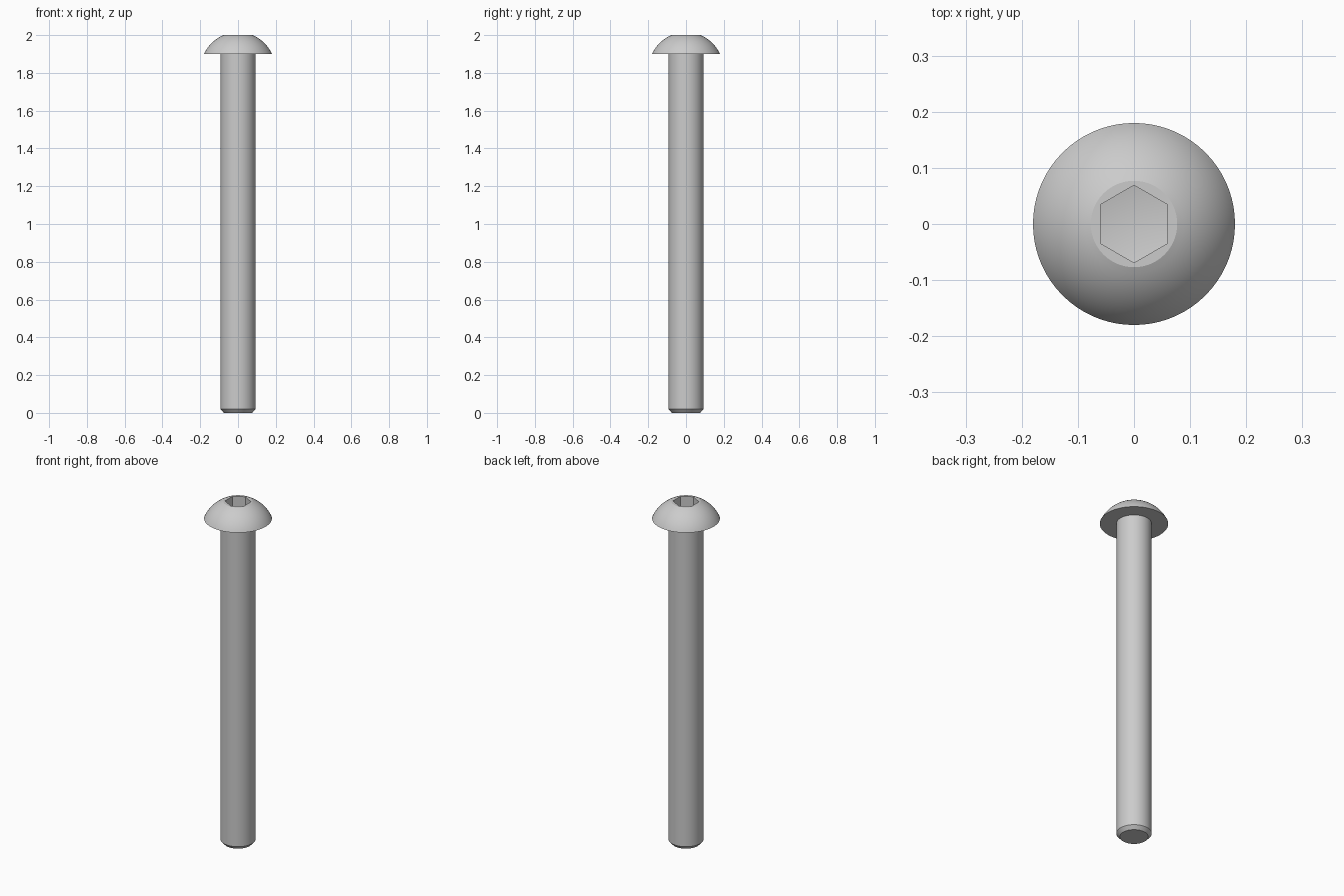
import bpy, bmesh, math

cube = bpy.data.objects.get("Cube")
if cube:
    bpy.data.objects.remove(cube, do_unlink=True)

SEGMENTS = 72
HEAD_R, HEAD_Z, TOP_R, TOP_Z = 0.18, 1.9, 0.077, 2.0
SHANK_R, TIP_R, CHAMFER = 0.093, 0.075, 0.02
HEX_R, SOCKET_Z, PIT_Z = 0.069, 1.94, 1.927

steel = bpy.data.materials.new("steel_grey")
steel.use_nodes = True
color = (0.6, 0.6, 0.6, 1)
steel.diffuse_color = color
steel.node_tree.nodes["Principled BSDF"].inputs["Base Color"].default_value = color


def ring(bm, radius, z, count, start=0.0):
    """Add a horizontal ring of vertices."""
    angles = [start + math.tau * i / count for i in range(count)]
    return [bm.verts.new((radius * math.cos(a), radius * math.sin(a), z)) for a in angles]


def loft(bm, rings):
    """Join consecutive rings with quads."""
    for a, b in zip(rings, rings[1:]):
        for i in range(len(a)):
            j = (i + 1) % len(a)
            bm.faces.new((a[i], a[j], b[j], b[i]))


def finish(bm, name):
    """Turn the bmesh into a shaded object."""
    bmesh.ops.recalc_face_normals(bm, faces=bm.faces)
    mesh = bpy.data.meshes.new(name)
    bm.to_mesh(mesh)
    bm.free()
    mesh.materials.append(steel)
    obj = bpy.data.objects.new(name, mesh)
    bpy.context.collection.objects.link(obj)
    bpy.ops.object.select_all(action="DESELECT")
    obj.select_set(True)
    bpy.context.view_layer.objects.active = obj
    bpy.ops.object.shade_smooth_by_angle(angle=math.radians(15))
    return obj


# Shank and underside of the head, with a chamfered tip
bm = bmesh.new()
rings = [ring(bm, r, z, SEGMENTS) for r, z in
         ((TIP_R, 0), (SHANK_R, CHAMFER), (SHANK_R, HEAD_Z), (HEAD_R, HEAD_Z))]
bm.faces.new(rings[0])
loft(bm, rings)

# Domed head: a spherical arc centred on the axis
height = TOP_Z - HEAD_Z
drop = (HEAD_R**2 - TOP_R**2 - height**2) / (2 * height)
sphere_r = math.hypot(HEAD_R, drop)
a0, a1 = math.asin(drop / sphere_r), math.acos(TOP_R / sphere_r)
steps = 12
dome = [rings[-1]]
for i in range(1, steps + 1):
    a = a0 + (a1 - a0) * i / steps
    dome.append(ring(bm, sphere_r * math.cos(a),
                     HEAD_Z - drop + sphere_r * math.sin(a), SEGMENTS))
loft(bm, dome)

# Hexagonal socket with a shallow pointed floor
hex_rings = [ring(bm, HEX_R, z, 6, math.pi / 2) for z in (TOP_Z, SOCKET_Z)]
loft(bm, hex_rings)
point = bm.verts.new((0, 0, PIT_Z))
floor = hex_rings[1]
for i in range(6):
    bm.faces.new((floor[i], floor[(i + 1) % 6], point))

# Flat top between the dome and the socket
rim = []
for loop in (dome[-1], hex_rings[0]):
    rim += [bm.edges.get((v, loop[(i + 1) % len(loop)])) for i, v in enumerate(loop)]
bmesh.ops.triangle_fill(bm, edges=rim, use_beauty=True, normal=(0, 0, 1))

finish(bm, "button_head_screw")
